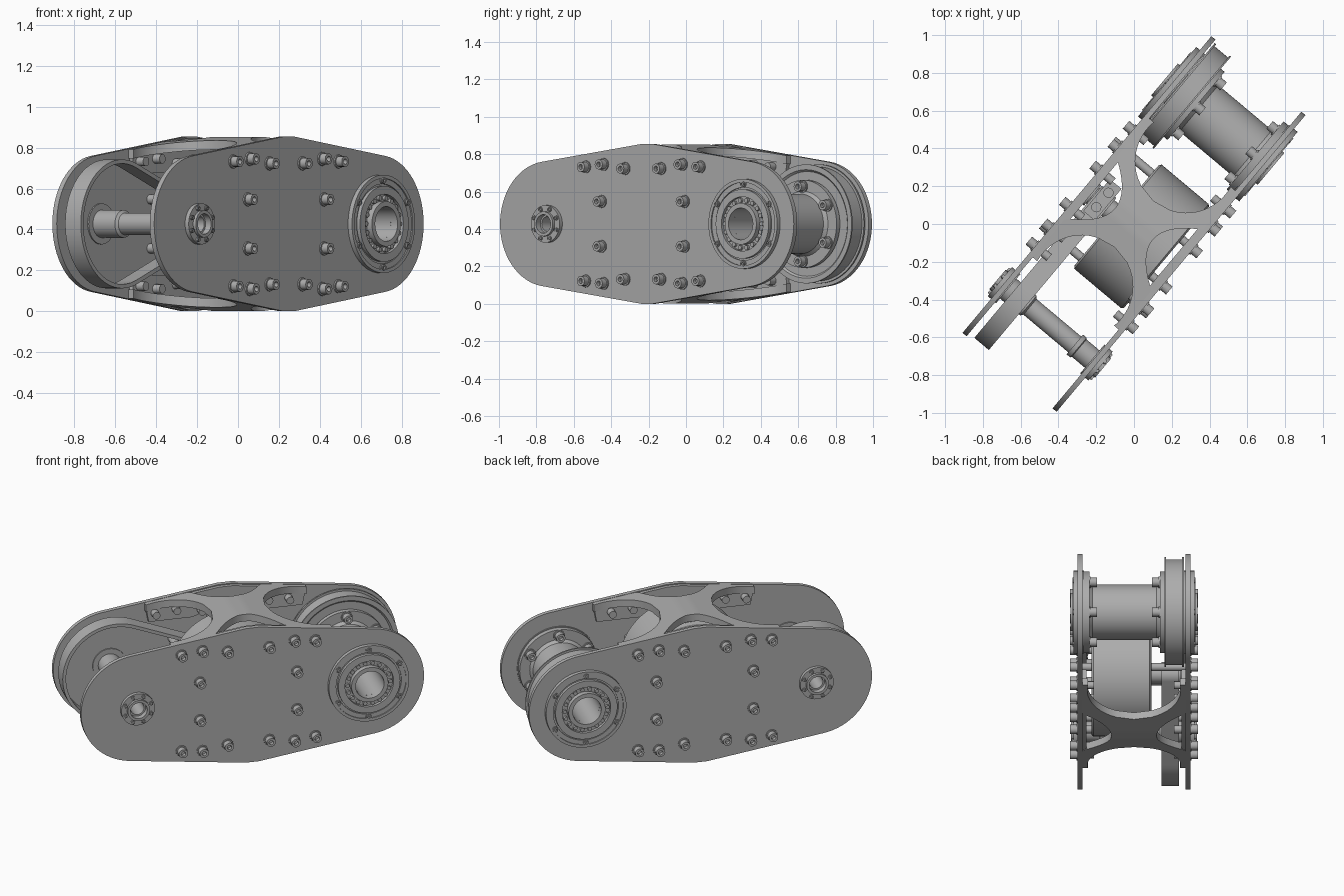
import bpy, bmesh
from math import sin, cos, pi, radians, sqrt
from mathutils import Matrix, Vector

cube = bpy.data.objects.get("Cube")
if cube:
    bpy.data.objects.remove(cube, do_unlink=True)

grey = bpy.data.materials.new("machined grey")
grey.use_nodes = True
COLOR = (0.42, 0.42, 0.42, 1)
grey.diffuse_color = COLOR
grey.node_tree.nodes["Principled BSDF"].inputs["Base Color"].default_value = COLOR

MID = 0.427                                 # height of the axles
AXLE = 0.69                                 # axle distance from the centre
SHIFT = -0.025                              # bolt pattern offset
TURN = Matrix.Rotation(radians(50), 4, 'Z')  # whole unit stands diagonally


def P(u, v, z):
    """u runs along the plates, v across them, z from the axle height."""
    return Vector((u, -v, z + MID))


def finish(name, bm):
    bmesh.ops.remove_doubles(bm, verts=bm.verts, dist=1e-5)
    bmesh.ops.recalc_face_normals(bm, faces=bm.faces)
    bm.transform(TURN)
    mesh = bpy.data.meshes.new(name)
    bm.to_mesh(mesh)
    bm.free()
    mesh.materials.append(grey)
    ob = bpy.data.objects.new(name, mesh)
    bpy.context.collection.objects.link(ob)
    bpy.ops.object.select_all(action='DESELECT')
    ob.select_set(True)
    bpy.context.view_layer.objects.active = ob
    bpy.ops.object.shade_smooth_by_angle(angle=radians(32))
    return ob


def spin(bm, profile, u=0, z=0, n=48, closed=False):
    """Turn a profile of (radius, v) round an axis along v."""
    rings = [[bm.verts.new(P(u + r * cos(2 * pi * k / n), v, z + r * sin(2 * pi * k / n)))
              for r, v in profile] for k in range(n)]
    m = len(profile)
    for k in range(n):
        a, b = rings[k], rings[(k + 1) % n]
        for i in range(m if closed else m - 1):
            j = (i + 1) % m
            if profile[i][0] == 0:
                bm.faces.new((a[i], a[j], b[j]))
            elif profile[j][0] == 0:
                bm.faces.new((a[i], a[j], b[i]))
            else:
                bm.faces.new((a[i], a[j], b[j], b[i]))


def rod(bm, r, v0, v1, u, z, n=48):
    spin(bm, [(0, v0), (r, v0), (r, v1), (0, v1)], u, z, n)


def tube(bm, r0, r1, v0, v1, u, z, n=48):
    spin(bm, [(r0, v0), (r1, v0), (r1, v1), (r0, v1)], u, z, n, True)


def cap_screw(bm, s, v, u, z, r=0.027, h=0.045):
    """Socket head screw with a washer, head pointing along s."""
    rod(bm, r * 1.25, s * v, s * (v + 0.008), u, z, 16)
    t = v + h
    spin(bm, [(r, s * v), (r, s * t), (r * .5, s * t), (r * .5, s * (t - h / 2)),
              (0, s * (t - h / 2))], u, z, 12)


def top_line(u):
    """Height of the plate's upper edge."""
    return MID - 0.137 * max(0, abs(u) - 0.04)


def slab(bm, loops, v0, v1):
    """Fill outline loops of (u, z), holes included, and thicken across v."""
    edges = []
    for loop in loops:
        vs = [bm.verts.new(P(u, v0, z)) for u, z in loop]
        edges += [bm.edges.new((vs[i - 1], vs[i])) for i in range(len(vs))]
    fill = bmesh.ops.triangle_fill(bm, edges=edges, use_beauty=True)
    faces = [g for g in fill["geom"] if isinstance(g, bmesh.types.BMFace)]
    new = bmesh.ops.extrude_face_region(bm, geom=faces, use_keep_orig=True)
    bmesh.ops.translate(bm, vec=(0, v0 - v1, 0),
                        verts=[g for g in new["geom"] if isinstance(g, bmesh.types.BMVert)])


def circle(u, r, a0, a1, n, z=0):
    return [(u + r * cos(radians(a0 + (a1 - a0) * k / n)),
             z + r * sin(radians(a0 + (a1 - a0) * k / n))) for k in range(n + 1)]


outline = (circle(AXLE, 0.335, -82.2, 82.2, 32) + [(0.04, MID), (-0.04, MID)]
           + circle(-AXLE, 0.335, 97.8, 262.2, 32) + [(-0.04, -MID), (0.04, -MID)])
bolts = [(SHIFT + i * du, j * z) for i in (-1, 1) for j in (-1, 1)
         for du, z in ((0.4, 0.305), (0.275, 0.318), (0.125, 0.296))]
mounts = [(SHIFT + i * 0.29, j * 0.12) for i in (-1, 1) for j in (-1, 1)]

for s, side in ((1, "right"), (-1, "left")):
    # Side plate with two bearing holes
    bm = bmesh.new()
    slab(bm, [outline, circle(AXLE, 0.085, 0, 360, 40)[:-1],
              circle(-AXLE, 0.055, 0, 360, 32)[:-1]], s * 0.297, s * 0.325)
    finish(side + "_plate", bm)

    # Large bearing hub
    bm = bmesh.new()
    prof = [(0.085, 0.29), (0.24, 0.29), (0.24, 0.343), (0.195, 0.343), (0.195, 0.335),
            (0.185, 0.335), (0.185, 0.355), (0.145, 0.355), (0.145, 0.335), (0.11, 0.335),
            (0.11, 0.368), (0.085, 0.368)]
    spin(bm, [(r, s * v) for r, v in prof], AXLE, 0, 64, True)
    tube(bm, 0.222, 0.24, s * 0.343, s * 0.35, AXLE, 0, 64)
    finish(side + "_drive_bearing", bm)
    bm = bmesh.new()
    for k in range(6):
        a = pi / 2 + k * pi / 3
        cap_screw(bm, s, 0.34, AXLE + 0.213 * cos(a), 0.213 * sin(a), 0.015, 0.016)
    for k in range(18):
        a = k * pi / 9
        rod(bm, 0.012, s * 0.33, s * 0.35, AXLE + 0.128 * cos(a), 0.128 * sin(a), 12)
    finish(side + "_drive_bearing_rollers", bm)

    # Small bearing hub
    bm = bmesh.new()
    tube(bm, 0.055, 0.1, s * 0.29, s * 0.348, -AXLE, 0)
    tube(bm, 0.05, 0.066, s * 0.29, s * 0.365, -AXLE, 0)
    for k in range(8):
        a = (k + 0.5) * pi / 4
        cap_screw(bm, s, 0.345, -AXLE + 0.083 * cos(a), 0.083 * sin(a), 0.01, 0.014)
    finish(side + "_idler_bearing", bm)

    # Plate screws and their inner ends
    bm = bmesh.new()
    for u, z in bolts + mounts:
        cap_screw(bm, s, 0.325, u, z)
    for u, z in bolts:
        rod(bm, 0.023, s * 0.23, s * 0.3, u, z, 16)
    finish(side + "_plate_screws", bm)

    # Motor standoffs
    bm = bmesh.new()
    for u, z in mounts:
        rod(bm, 0.024, s * 0.3, 0.23 if s > 0 else -0.1, u, z, 16)
    finish(side + "_motor_standoffs", bm)

    # Flange strips of the cross braces
    for t, where in ((1, "upper"), (-1, "lower")):
        bm = bmesh.new()
        us = [-0.48, -0.04, 0.04, 0.48]
        strip = [(u, t * (top_line(u) - 0.006)) for u in us]
        strip += [(0.46, t * 0.25), (0.2, t * 0.25), (0.14, t * 0.27),
                  (-0.14, t * 0.27), (-0.2, t * 0.25), (-0.46, t * 0.25)]
        slab(bm, [strip], s * 0.275, s * 0.299)
        finish(where + "_brace_flange_" + side, bm)

# X-shaped cross braces following the plate edges
N = 48
for t, where in ((1, "upper"), (-1, "lower")):
    bm = bmesh.new()
    for s in (1, -1):
        rows = []
        for k in range(N + 1):
            u = -0.48 + 0.96 * k / N
            w = abs(u)
            inner = sqrt(max(0, 0.27 ** 2 - (0.43 - w) ** 2)) if w > 0.16 else 0
            outer = min(0.297, 0.13 + 0.167 * (w / 0.21) ** 2)
            z = top_line(u) - 0.002
            rows.append([bm.verts.new(P(u, s * v, t * h)) for v, h in
                         ((inner, z), (outer, z), (outer, z - 0.045), (inner, z - 0.045))])
        for a, b in zip(rows, rows[1:]):
            for i in (0, 1, 2, 3):
                j = (i + 1) % 4
                if i == 3 and (a[0].co - P(a[0].co.x, 0, a[0].co.z - MID)).length < 1e-6 \
                        and abs(b[0].co.y) < 1e-6:
                    continue        # open seam where both halves join
                bm.faces.new((a[i], a[j], b[j], b[i]))
        bm.faces.new(rows[0])
        bm.faces.new(rows[-1])
    finish(where + "_cross_brace", bm)

# Motor between the plates
bm = bmesh.new()
spin(bm, [(0, -0.1), (0.345, -0.1), (0.36, -0.09), (0.36, 0.235), (0.35, 0.245), (0, 0.245)],
     SHIFT, 0, 80)
finish("motor_body", bm)
bm = bmesh.new()
rod(bm, 0.055, -0.27, -0.1, SHIFT, 0, 32)
tube(bm, 0.05, 0.07, -0.275, -0.265, SHIFT, 0, 32)
finish("motor_pulley", bm)

# Belt loop tapering from the idler end to the motor pulley
bm = bmesh.new()
tilt = 68
loops = [circle(-AXLE, r, tilt, 360 - tilt, 48) + circle(SHIFT, r - 0.245, -tilt, tilt, 16)
         for r in (0.315, 0.295)]
slab(bm, loops, -0.26, -0.16)
finish("drive_belt", bm)

# Idler axle with collar and thick end
bm = bmesh.new()
spin(bm, [(0.04, -0.33), (0.068, -0.33), (0.068, -0.15), (0.054, -0.14), (0.054, 0.17),
          (0.068, 0.17), (0.068, 0.195), (0.06, 0.2), (0.06, 0.33), (0.04, 0.33)],
     -AXLE, 0, 40, True)
finish("idler_axle", bm)

# Drive axle drum with end flanges
bm = bmesh.new()
spin(bm, [(0.085, -0.33), (0.1, -0.33), (0.1, -0.178), (0.235, -0.178), (0.235, -0.15),
          (0.175, -0.15), (0.16, -0.13), (0.16, 0.24), (0.175, 0.258), (0.235, 0.258),
          (0.235, 0.29), (0.1, 0.29), (0.1, 0.33), (0.085, 0.33)], AXLE, 0, 64, True)
for k in range(6):
    a = pi / 6 + k * pi / 3
    u, z = AXLE + 0.2 * cos(a), 0.2 * sin(a)
    cap_screw(bm, 1, -0.15, u, z)
    cap_screw(bm, -1, -0.258, u, z)
finish("drive_drum", bm)

# Drive wheel with thin rims
bm = bmesh.new()
spin(bm, [(0.1, -0.288), (0.318, -0.288), (0.318, -0.278), (0.305, -0.278), (0.305, -0.185),
          (0.318, -0.185), (0.318, -0.176), (0.29, -0.176), (0.28, -0.186), (0.1, -0.186)],
     AXLE, 0, 80, True)
finish("drive_wheel", bm)

# Belt tensioner block under the upper brace
bm = bmesh.new()
slab(bm, [[(-0.12, 0.22), (0.1, 0.22), (0.1, 0.3), (-0.12, 0.3)]], -0.25, -0.17)
for u in (-0.06, 0.04):
    bmesh.ops.create_cone(bm, cap_ends=True, segments=16, radius1=0.027, radius2=0.027,
                          depth=0.04, matrix=Matrix.Translation(P(u, -0.21, 0.32)))
finish("belt_tensioner", bm)
